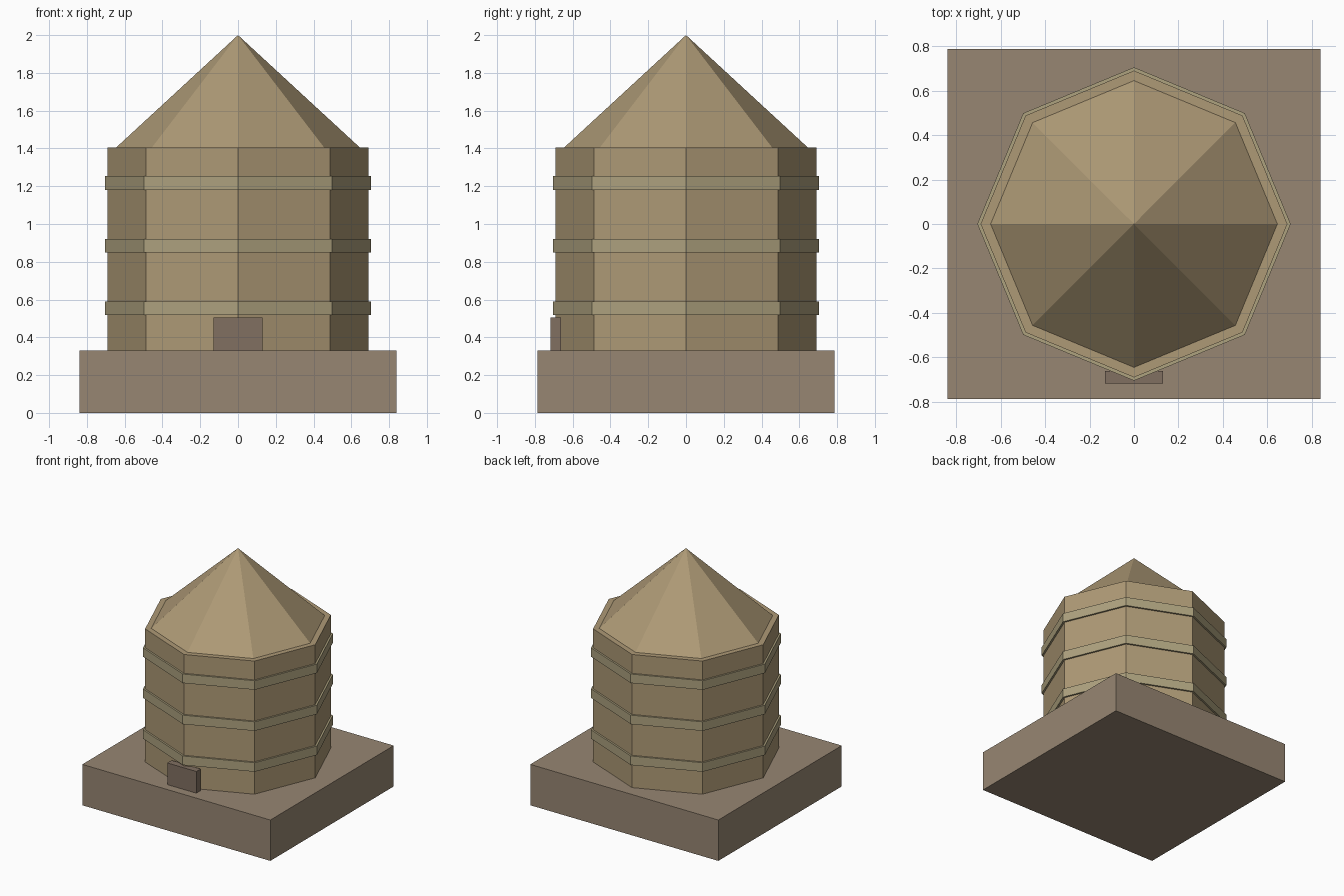
import bpy
from math import pi

if "Cube" in bpy.data.objects:
    bpy.data.objects.remove(bpy.data.objects["Cube"])


def material(name, rgb):
    m = bpy.data.materials.new(name)
    m.diffuse_color = (*rgb, 1)
    m.use_nodes = True
    m.node_tree.nodes["Principled BSDF"].inputs["Base Color"].default_value = m.diffuse_color
    return m


stone = material("stone", (0.31, 0.24, 0.17))
wall = material("wall", (0.42, 0.32, 0.18))
trim = material("trim", (0.42, 0.36, 0.21))
door_mat = material("door_brown", (0.22, 0.16, 0.12))


def finish(name, mat):
    ob = bpy.context.object
    ob.name = name
    ob.data.materials.append(mat)
    bpy.ops.object.transform_apply(location=False, rotation=True, scale=True)
    return ob


def box(name, x, y0, y1, z0, z1, mat):
    bpy.ops.mesh.primitive_cube_add(size=1, location=(0, (y0 + y1) / 2, (z0 + z1) / 2))
    bpy.context.object.scale = (2 * x, y1 - y0, z1 - z0)
    return finish(name, mat)


def octagon(name, r0, r1, z0, z1, mat):
    # eight sides, corners on the x and y axes
    bpy.ops.mesh.primitive_cone_add(vertices=8, radius1=r0, radius2=r1, depth=z1 - z0,
                                    location=(0, 0, (z0 + z1) / 2), rotation=(0, 0, pi / 2))
    return finish(name, mat)


# Square plinth
box("base", 0.84, -0.787, 0.787, 0, 0.33, stone)

# Tower body and pointed roof
octagon("tower_body", 0.69, 0.69, 0.33, 1.405, wall)
octagon("roof", 0.645, 0, 1.405, 2.0, wall)

# Raised bands around the tower
for i, z in enumerate((0.518, 0.848, 1.18)):
    octagon(f"band_{i + 1}", 0.705, 0.705, z, z + 0.073, trim)

# Low door block at the front corner
box("door", 0.13, -0.717, -0.662, 0.33, 0.505, door_mat)
